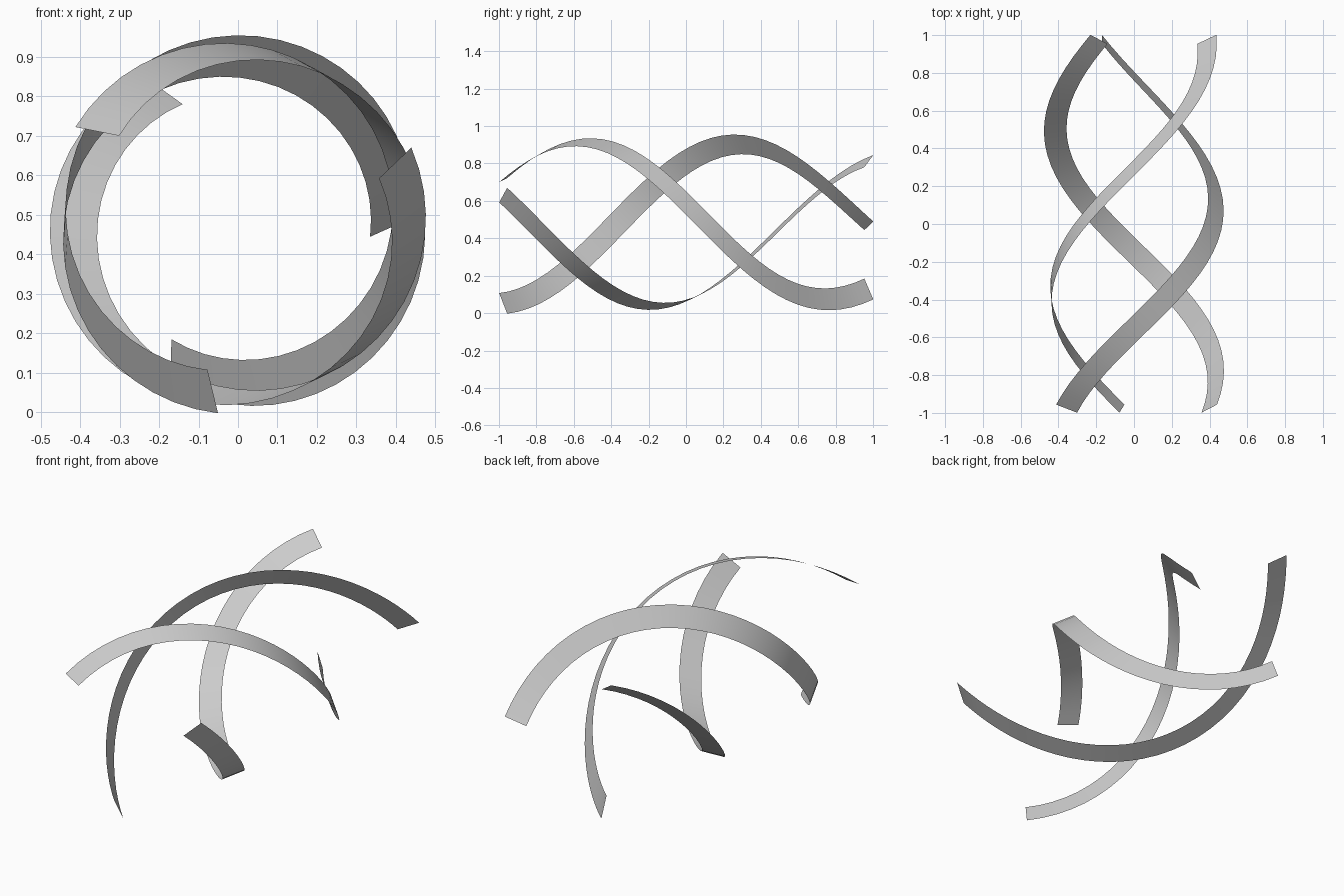
import bpy, bmesh
from math import sin, cos, radians, sqrt
from mathutils import Vector

if "Cube" in bpy.data.objects:
    bpy.data.objects.remove(bpy.data.objects["Cube"])

AXIS_Z = 0.475      # height of the helix axis, which runs along y
HALF_LEN = 0.9775   # centreline runs from -y to +y
HALF_WIDTH = 0.0605
SEGMENTS = 36


def ribbon(name, start_deg):
    """Helical band whose flat section slowly twists along its path."""
    bm = bmesh.new()
    previous = None
    for i in range(SEGMENTS + 1):
        t = i / SEGMENTS
        y = HALF_LEN * (2 * t - 1)
        angle = radians(start_deg - 262.6 * t)
        twist = radians(30 + 184 * t)
        radius = 0.440 - 0.031 * (y + 0.35) ** 2

        radial = Vector((cos(angle), 0, sin(angle)))
        around = Vector((-sin(angle), 0, cos(angle)))
        binormal = (around + Vector((0, 1, 0))) / sqrt(2)
        centre = Vector((0, y, AXIS_Z)) + radial * radius
        across = (radial * cos(twist) + binormal * sin(twist)) * HALF_WIDTH

        pair = [bm.verts.new(centre - across), bm.verts.new(centre + across)]
        if previous:
            face = bm.faces.new((previous[0], previous[1], pair[1], pair[0]))
            face.smooth = True
        previous = pair
    mesh = bpy.data.meshes.new(name)
    bm.to_mesh(mesh)
    bm.free()
    obj = bpy.data.objects.new(name, mesh)
    bpy.context.collection.objects.link(obj)
    return obj


# Three intertwined ribbons, spaced around the axis
for name, start in (("ribbon_lower", 261.4), ("ribbon_left", 146.5), ("ribbon_right", 21.4)):
    ribbon(name, start)
